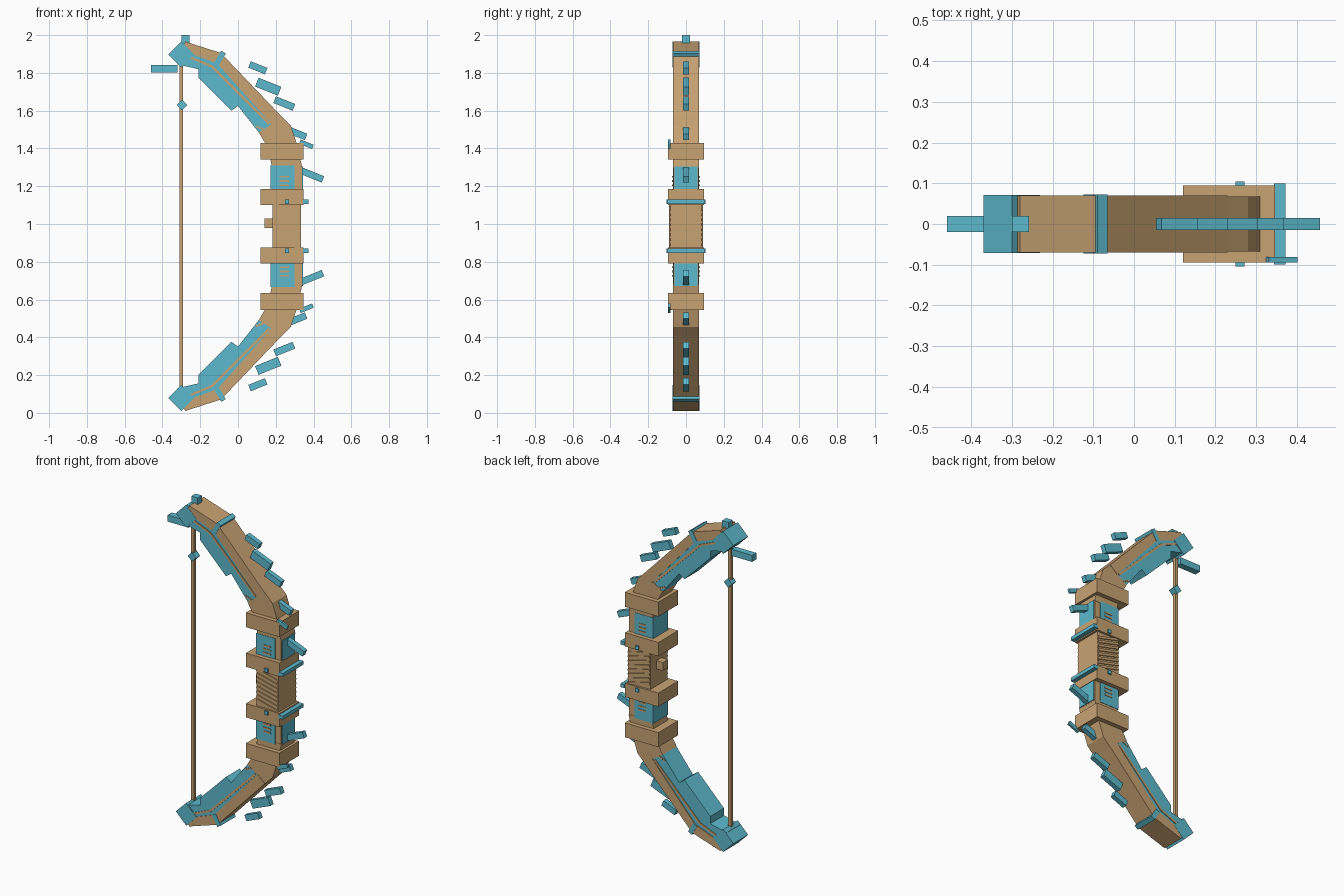
import bpy, bmesh, math

if "Cube" in bpy.data.objects:
    bpy.data.objects.remove(bpy.data.objects["Cube"])

MID = 0.988  # height of the mirror plane between the two limbs


def material(name, rgb):
    m = bpy.data.materials.new(name)
    m.diffuse_color = (*rgb, 1)
    m.use_nodes = True
    m.node_tree.nodes["Principled BSDF"].inputs["Base Color"].default_value = m.diffuse_color
    return m


WOOD = material("tan wood", (0.578, 0.366, 0.171))
BLUE = material("turquoise", (0.109, 0.491, 0.610))


def prism(name, pts, y0, y1, mat):
    """Extrude an x-z outline from y0 to y1."""
    bm = bmesh.new()
    a = [bm.verts.new((x, y0, z)) for x, z in pts]
    b = [bm.verts.new((x, y1, z)) for x, z in pts]
    n = len(pts)
    bm.faces.new(a)
    bm.faces.new(b[::-1])
    for i in range(n):
        j = (i + 1) % n
        bm.faces.new((a[j], a[i], b[i], b[j]))
    bmesh.ops.recalc_face_normals(bm, faces=bm.faces[:])
    me = bpy.data.meshes.new(name)
    bm.to_mesh(me)
    bm.free()
    me.materials.append(mat)
    ob = bpy.data.objects.new(name, me)
    bpy.context.collection.objects.link(ob)


def rect(x, z, lx, lz, deg=0):
    """Corners of a turned rectangle in the x-z plane."""
    c, s = math.cos(math.radians(deg)), math.sin(math.radians(deg))
    return [(x + u * lx / 2 * c - v * lz / 2 * s, z + u * lx / 2 * s + v * lz / 2 * c)
            for u, v in ((-1, -1), (1, -1), (1, 1), (-1, 1))]


def bar(x0, z0, x1, z1, w):
    """Rectangle of width w running between two points."""
    return rect((x0 + x1) / 2, (z0 + z1) / 2, math.hypot(x1 - x0, z1 - z0), w,
                math.degrees(math.atan2(z1 - z0, x1 - x0)))


def pair(name, pts, y0, y1, mat):
    """Upper part and its lower mirror copy."""
    prism("upper_" + name, pts, y0, y1, mat)
    prism("lower_" + name, [(x, 2 * MID - z) for x, z in pts], y0, y1, mat)


def both_faces(name, pts, y, t, mat):
    """Thin plate on the front and the back face, mirrored to both limbs."""
    pair(name + "_front", pts, -y - t, -y, mat)
    pair(name + "_back", pts, y, y + t, mat)


# Limbs: wooden outer strip, turquoise inner body, tip block and joint band
pair("limb_strip", [(-.28, 1.966), (-.09, 1.905), (.23, 1.57), (.18, 1.525),
                    (-.11, 1.85), (-.30, 1.92)], -.07, .07, WOOD)
pair("limb_body", [(-.30, 1.92), (-.11, 1.85), (.18, 1.525), (.11, 1.485), (0, 1.625),
                   (-.035, 1.60), (-.21, 1.775), (-.21, 1.82), (-.32, 1.845)], -.066, .066, BLUE)
pair("tip_block", rect(-.30, 1.897, .098, .098, 45), -.071, .071, BLUE)
pair("joint_band", bar(-.112, 1.85, -.077, 1.91, .028), -.072, .072, BLUE)

# Inlay lines and small studs on the limb faces
both_faces("long_inlay", bar(-.14, 1.835, .165, 1.53, .013), .066, .004, WOOD)
both_faces("short_inlay", bar(-.26, 1.885, -.14, 1.835, .012), .066, .004, WOOD)
for k in range(3):
    both_faces("limb_stud_%d" % k, rect(.10 + .015 * k, 1.515 - .006 * k, .012, .012, 45),
               .066, .004, WOOD)

# Neck through the outer clamp, and core between the clamps
pair("neck", [(.11, 1.485), (.18, 1.53), (.23, 1.57), (.28, 1.52), (.31, 1.43), (.34, 1.30),
              (.18, 1.30), (.16, 1.40)], -.068, .068, WOOD)
pair("core", [(.18, 1.14), (.338, 1.14), (.338, 1.31), (.18, 1.31)], -.066, .066, WOOD)
pair("core_sleeve", [(.172, 1.17), (.30, 1.17), (.30, 1.31), (.172, 1.31)], -.070, .070, BLUE)
pair("core_plate", [(.336, 1.17), (.343, 1.17), (.343, 1.305), (.336, 1.305)], -.06, .06, BLUE)
for k, z in enumerate((1.205, 1.228, 1.25)):
    both_faces("core_slit_%d" % k, rect(.245, z, .05, .009), .070, .003, WOOD)

# Clamps with front rods, side screws and small pins
pair("outer_clamp", rect(.233, 1.386, .226, .088), -.095, .095, WOOD)
pair("inner_clamp", rect(.233, 1.142, .226, .084), -.095, .095, WOOD)
pair("clamp_rod", rect(.358, 1.118, .028, .022), -.10, .10, BLUE)
both_faces("clamp_screw", rect(.26, 1.118, .022, .022), .095, .009, BLUE)
pair("clamp_pin", rect(.362, 1.422, .075, .024, -22), -.094, -.081, BLUE)

# Spikes along the outer edge
for k, (x, z, l, w) in enumerate([(.105, 1.827, .095, .036), (.16, 1.727, .13, .05),
                                  (.245, 1.638, .11, .038), (.305, 1.483, .12, .036),
                                  (.378, 1.265, .155, .036)]):
    pair("spike_%d" % k, rect(x, z, l, w, -22), -.015, .015, BLUE)

# Grip with slanted ribs and a rest peg
prism("grip", [(.182, .86), (.333, .86), (.333, 1.115), (.182, 1.115)], -.083, .083, WOOD)
for k in range(8):
    z = .895 + k * .0265
    for side, y in (("front", -.089), ("back", .083)):
        prism("grip_rib_%s_%d" % (side, k), rect(.258, z, .15, .015, -14), y, y + .006, WOOD)
prism("rest_peg", rect(.161, 1.005, .044, .05), -.025, .025, WOOD)

# String with its bead, tip peg and top cap
prism("string", rect(-.30, .99, .018, 1.70), -.01, .01, WOOD)
prism("string_bead", rect(-.297, 1.63, .04, .04, 45), -.02, .02, BLUE)
prism("tip_peg", rect(-.39, 1.822, .14, .04), -.02, .02, BLUE)
prism("top_cap", rect(-.279, 1.97, .042, .06), -.02, .02, BLUE)
